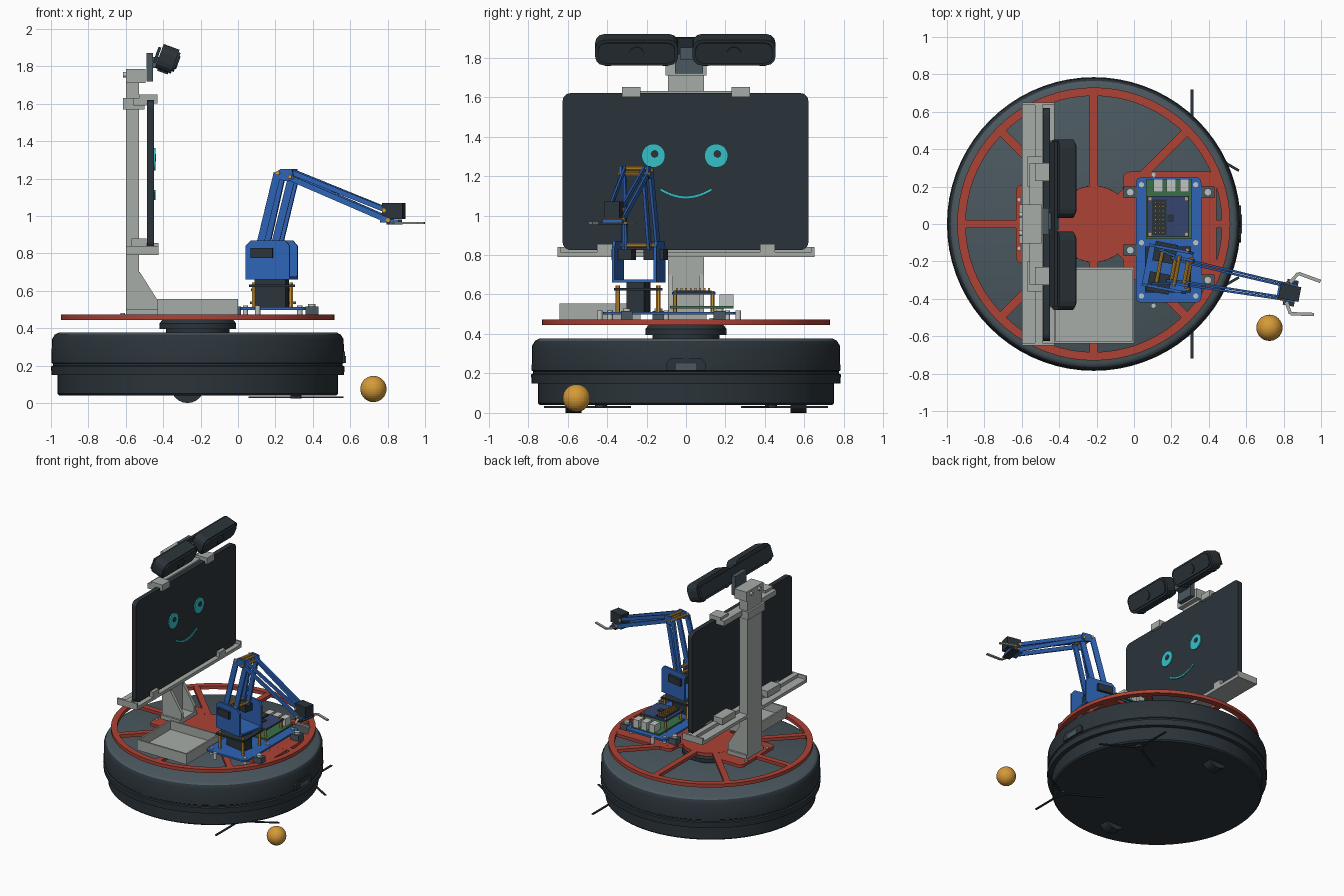
import bpy, bmesh
from math import radians, cos, sin, pi
from mathutils import Matrix, Vector

if "Cube" in bpy.data.objects:
    bpy.data.objects.remove(bpy.data.objects["Cube"])


def material(name, hexa):
    srgb = [int(hexa[i:i + 2], 16) / 255 for i in (0, 2, 4)]
    col = [c / 12.92 if c < 0.04 else ((c + 0.055) / 1.055) ** 2.4 for c in srgb] + [1]
    m = bpy.data.materials.new(name)
    m.use_nodes = True
    m.diffuse_color = col
    m.node_tree.nodes["Principled BSDF"].inputs["Base Color"].default_value = col
    return m


CHARCOAL = material("charcoal", "2B343A")
SLATE = material("slate", "4A585F")
RED = material("brick red", "AC4236")
GREY = material("light grey", "A6ACA7")
BLUE = material("blue", "2E63B6")
CYAN = material("cyan", "36C0C8")
AMBER = material("amber", "D59A37")
GREEN = material("board green", "3B7048")
NAVY = material("navy", "35456F")
SILVER = material("silver", "BFC5C4")
I = Matrix.Identity(4)


def finish(bm, name, mat, M=I, smooth=False):
    bmesh.ops.recalc_face_normals(bm, faces=bm.faces)
    me = bpy.data.meshes.new(name)
    bm.to_mesh(me)
    bm.free()
    ob = bpy.data.objects.new(name, me)
    ob.matrix_world = M
    bpy.context.collection.objects.link(ob)
    me.materials.append(mat)
    if smooth:
        bpy.ops.object.select_all(action="DESELECT")
        ob.select_set(True)
        bpy.context.view_layer.objects.active = ob
        bpy.ops.object.shade_smooth_by_angle(angle=radians(35))
    return ob


def box(name, x, y, z, mat, M=I):
    bm = bmesh.new()
    size = [b - a for a, b in (x, y, z)]
    mid = [(a + b) / 2 for a, b in (x, y, z)]
    bmesh.ops.create_cube(bm, size=1, matrix=Matrix.Translation(mid) @ Matrix.Diagonal(size + [1]))
    return finish(bm, name, mat, M)


def rod(name, p, q, r, mat, M=I, sides=16):
    p, q = Vector(p), Vector(q)
    T = Matrix.Translation((p + q) / 2) @ (q - p).to_track_quat("Z", "Y").to_matrix().to_4x4()
    bm = bmesh.new()
    bmesh.ops.create_cone(bm, cap_ends=True, segments=sides, radius1=r, radius2=r,
                          depth=(q - p).length, matrix=T)
    return finish(bm, name, mat, M, sides > 12)


def bar(name, p, q, wide, high, mat, M=I):
    p, q = Vector(p), Vector(q)
    d = (q - p).normalized()
    side = Vector((0, 0, 1)).cross(d).normalized()
    R = Matrix((d, side, d.cross(side))).transposed().to_4x4()
    h = (q - p).length / 2
    T = M @ Matrix.Translation((p + q) / 2) @ R
    return box(name, (-h, h), (-wide / 2, wide / 2), (-high / 2, high / 2), mat, T)


def prism(name, pts, axis, a, b, mat, M=I):
    put = {"x": lambda u, v, w: (w, u, v), "y": lambda u, v, w: (u, w, v), "z": lambda u, v, w: (u, v, w)}[axis]
    bm = bmesh.new()
    f = bm.faces.new([bm.verts.new(put(u, v, a)) for u, v in pts])
    ex = bmesh.ops.extrude_face_region(bm, geom=[f])["geom"]
    bmesh.ops.translate(bm, vec=put(0, 0, b - a), verts=[g for g in ex if isinstance(g, bmesh.types.BMVert)])
    return finish(bm, name, mat, M)


def rounded(u, v, r, n=5):
    pts = []
    for k, (cu, cv) in enumerate([(u[1] - r, v[1] - r), (u[0] + r, v[1] - r), (u[0] + r, v[0] + r), (u[1] - r, v[0] + r)]):
        for i in range(n + 1):
            t = pi / 2 * (k + i / n)
            pts.append((cu + r * cos(t), cv + r * sin(t)))
    return pts


def lathe(name, profile, mat, M=I, closed=False):
    bm = bmesh.new()
    vs = [bm.verts.new((r, 0, z)) for r, z in profile]
    es = [bm.edges.new(e) for e in zip(vs, vs[1:] + vs[:1] if closed else vs[1:])]
    bmesh.ops.spin(bm, geom=vs + es, cent=(0, 0, 0), axis=(0, 0, 1), angle=2 * pi, steps=72, use_merge=True)
    bmesh.ops.remove_doubles(bm, verts=bm.verts, dist=1e-4)
    return finish(bm, name, mat, M, True)


# round drive base with a slate top
C = Matrix.Translation((-.215, 0, 0))
base = lathe("drive_base", [(0, .04), (.74, .04), (.75, .05), (.75, .15), (.782, .15), (.785, .195), (.775, .2),
                            (.775, .21), (.782, .215), (.78, .34), (.765, .365), (.745, .376), (0, .376)], CHARCOAL, C)
base.data.materials.append(SLATE)
for f in base.data.polygons:
    if f.center.z > .37:
        f.material_index = 1
lathe("turret", [(0, .37), (.17, .37), (.17, .395), (.205, .395), (.205, .425), (.19, .445), (0, .445)], CHARCOAL, C)
hexa = [(-.1, .215), (-.1, .25), (-.08, .275), (.08, .275), (.1, .25), (.1, .215)]
prism("bumper_sensor", hexa, "x", .54, .573, CHARCOAL)
box("sensor_window", (.56, .577), (-.05, .05), (.215, .25), SLATE)
for s in (-1, 1):
    rod("drive_wheel", (-.27, s * .53, .09), (-.27, s * .61, .09), .09, CHARCOAL, sides=24)
    rod("brush_hub", (.31, s * .43, .025), (.31, s * .43, .05), .03, CHARCOAL)
    for a in (90, 210, 330):
        t = radians(a)
        bar("brush_arm", (.31, s * .43, .03), (.31 + .29 * cos(t), s * (.43 + .29 * sin(t)), .03), .014, .008, CHARCOAL)

# red spoked deck
lathe("deck_ring", [(.685, .445), (.73, .445), (.73, .472), (.685, .472)], RED, C, True)
rod("deck_hub", (-.215, 0, .445), (-.215, 0, .471), .205, RED, sides=32)
for k in range(8):
    t = k * pi / 4
    bar("deck_spoke", (-.215 + .15 * cos(t), .15 * sin(t), .458), (-.215 + .7 * cos(t), .7 * sin(t), .458), .045, .025, RED)
prism("deck_pad", rounded((-.06, .44), (-.3, .28), .04), "z", .446, .47, RED)
prism("mast_pad", rounded((-.63, -.38), (-.21, .21), .03), "z", .446, .47, RED)

# mast and holder
box("mast_column", (-.6, -.53), (-.09, .09), (.47, 1.72), GREY)
box("mast_foot", (-.6, -.43), (-.105, .105), (.47, .5), GREY)
for s in (-1, 1):
    prism("mast_gusset", [(-.6, .49), (-.43, .49), (-.43, .55), (-.525, .7), (-.6, .7)], "y", s * .09, s * .065, GREY)
    rod("foot_screw", (-.615, s * .13, .47), (-.615, s * .13, .48), .012, SILVER)
    # holder clips
    box("lower_clip", (-.49, -.425), sorted((s * .375, s * .45)), (.79, .855), GREY)
    box("upper_clip", (-.53, -.43), sorted((s * .23, s * .325)), (1.6, 1.65), GREY)
    box("holder_end", (-.6, -.425), sorted((s * .635, s * .65)), (.79, .84), GREY)
    box("lower_block", (-.57, -.49), sorted((s * .2, s * .36)), (.83, .88), GREY)
    rod("mast_bolt", (-.615, s * .05, 1.755), (-.6, s * .05, 1.755), .014, SILVER)
box("lower_shelf", (-.6, -.425), (-.65, .65), (.79, .815), GREY)
box("lower_rail", (-.53, -.49), (-.65, .65), (.81, .84), GREY)
box("upper_rail", (-.56, -.49), (-.325, .325), (1.59, 1.63), GREY)
box("mast_collar", (-.615, -.5), (-.105, .105), (1.57, 1.63), GREY)
box("mast_cap", (-.6, -.495), (-.105, .105), (1.71, 1.785), GREY)

# tablet with a face
prism("tablet", rounded((-.625, .62), (.825, 1.62), .04), "x", -.487, -.45, CHARCOAL)
for y in (-.165, .153):
    rod("eye", (-.452, y, 1.303), (-.442, y, 1.303), .06, CYAN, sides=32)
    rod("pupil", (-.445, y + .006, 1.312), (-.438, y + .006, 1.312), .02, CHARCOAL, sides=8)
for i in range(25):
    t = i / 12 - 1
    y, z = t * .125, 1.092 + .038 * t * t
    rod("smile_bead", (-.451, y, z), (-.442, y, z), .008, CYAN, sides=8)

# twin cameras tilted down
box("camera_mount", (-.49, -.455), (-.055, .085), (1.72, 1.87), SLATE)
box("mount_arm", (-.47, -.4), (-.03, .06), (1.79, 1.85), SLATE)
CAM = Matrix.Translation((-.378, 0, 1.84)) @ Matrix.Rotation(radians(20), 4, "Y")
box("camera_rail", (-.066, -.05), (-.44, .44), (-.045, .045), CHARCOAL, CAM)
for y in (-.25, .243):
    M = CAM @ Matrix.Translation((0, y, 0))
    prism("camera_body", rounded((-.21, .21), (-.068, .068), .045, 3), "x", -.045, .045, CHARCOAL, M)
    prism("camera_bezel", rounded((-.195, .195), (-.054, .054), .038, 3), "x", .04, .056, CHARCOAL, M)
    rod("camera_lens", (.05, 0, 0), (.063, 0, 0), .036, CHARCOAL, M, 24)
    for s in (-1, 1):
        box("camera_foot", (-.03, .03), sorted((s * .13, s * .16)), (-.078, -.06), CHARCOAL, M)

# open tray
box("tray_floor", (-.43, 0), (-.64, -.23), (.472, .486), GREY)
for y in (-.64, -.242):
    box("tray_wall", (-.43, 0), (y, y + .012), (.472, .555), GREY)
for x in (-.43, -.012):
    box("tray_end", (x, x + .012), (-.64, -.23), (.472, .555), GREY)

# electronics on a blue board
prism("blue_board", rounded((.01, .36), (-.42, .25), .03), "z", .498, .512, BLUE)
for x in (.04, .33):
    for y in (-.385, -.1, .21):
        rod("board_screw", (x, y, .47), (x, y, .52), .014, SILVER)
for x, y in ((-.02, .17), (-.02, -.14), (.395, .17), (.395, -.3)):
    box("mount_block", (x - .035, x + .035), (y - .03, y + .03), (.47, .515), SLATE)
    rod("mount_knob", (x, y, .51), (x, y, .53), .02, SILVER)
for y in (.265, -.437):
    rod("edge_standoff", (.105, y, .47), (.105, y, .52), .014, SILVER)
box("circuit_board", (.065, .31), (-.08, .24), (.53, .542), GREEN)
for x in (.105, .175, .245):
    box("port", (x, x + .05), (.17, .24), (.54, .6), SILVER)
box("stacked_board", (.07, .295), (-.07, .15), (.6, .613), NAVY)
box("chip", (.18, .215), (.01, .05), (.612, .62), CHARCOAL)
box("pin_header", (.095, .175), (-.06, .13), (.612, .62), CHARCOAL)
for i in range(8):
    for x in (.115, .135, .155):
        box("header_pin", (x - .005, x + .005), (-.05 + i * .023, -.04 + i * .023), (.61, .632), AMBER)
for x in (.085, .28):
    for y in (-.055, .135):
        rod("board_standoff", (x, y, .512), (x, y, .618), .01, AMBER, sides=6)

# arm pedestal
for x in (.085, .285):
    for y in (-.345, -.14):
        rod("arm_standoff", (x, y, .51), (x, y, .645), .011, AMBER, sides=6)
box("pedestal_plate", (.06, .305), (-.365, -.12), (.62, .633), CHARCOAL)
A = Matrix.Translation((.18, -.24, 0)) @ Matrix.Rotation(radians(-11), 4, "Z")
box("turn_servo", (-.085, .085), (-.045, .045), (.5, .66), CHARCOAL, A)
box("bracket_floor", (-.12, .12), (-.115, .115), (.66, .675), BLUE, A)

# arm links, mirrored about its centre plane
side = [(-.12, .66), (.12, .66), (.12, .84), (.095, .87), (-.09, .87), (-.12, .84)]
elbow = [(.03, 1.2), (.1, 1.185), (.135, 1.2), (.125, 1.25), (.06, 1.25), (.03, 1.225)]
for s in (-1, 1):
    prism("bracket_side", side, "y", s * .1, s * .115, BLUE, A)
    box("shoulder_servo", (-.09, .03), sorted((s * .03, s * .135)), (.775, .83), CHARCOAL, A)
    bar("rear_link", (-.05, s * .09, .83), (.045, s * .07, 1.23), .014, .04, BLUE, A)
    bar("front_link", (.025, s * .06, .83), (.12, s * .05, 1.21), .014, .04, BLUE, A)
    prism("elbow_plate", elbow, "y", s * .062, s * .076, BLUE, A)
    bar("upper_forearm", (.1, s * .05, 1.24), (.63, s * .03, 1.03), .012, .026, BLUE, A)
    bar("lower_forearm", (.12, s * .066, 1.2), (.645, s * .042, .975), .012, .03, BLUE, A)
    for p, q in (((.655, .05), (.69, .11)), ((.69, .11), (.815, .09))):
        bar("gripper_finger", (p[0], s * p[1], .962), (q[0], s * q[1], .962), .018, .01, GREY, A)
for x, z, w in ((-.045, .85, .1), (.03, .85, .07), (.05, 1.23, .085), (.115, 1.21, .085), (.1, 1.24, .06),
                (.62, 1.03, .045), (.645, .978, .055)):
    rod("joint_pin", (x, -w, z), (x, w, z), .011, AMBER, A, 10)
box("wrist_plate", (.6, .7), (-.05, .05), (.965, .98), BLUE, A)
box("gripper_servo", (.61, .72), (-.04, .04), (.985, 1.07), CHARCOAL, A)
box("gripper_bar", (.64, .7), (-.07, .07), (.955, .967), CHARCOAL, A)

# loose ball
bm = bmesh.new()
bmesh.ops.create_uvsphere(bm, u_segments=32, v_segments=16, radius=.07)
finish(bm, "ball", AMBER, Matrix.Translation((.724, -.555, .075)))
